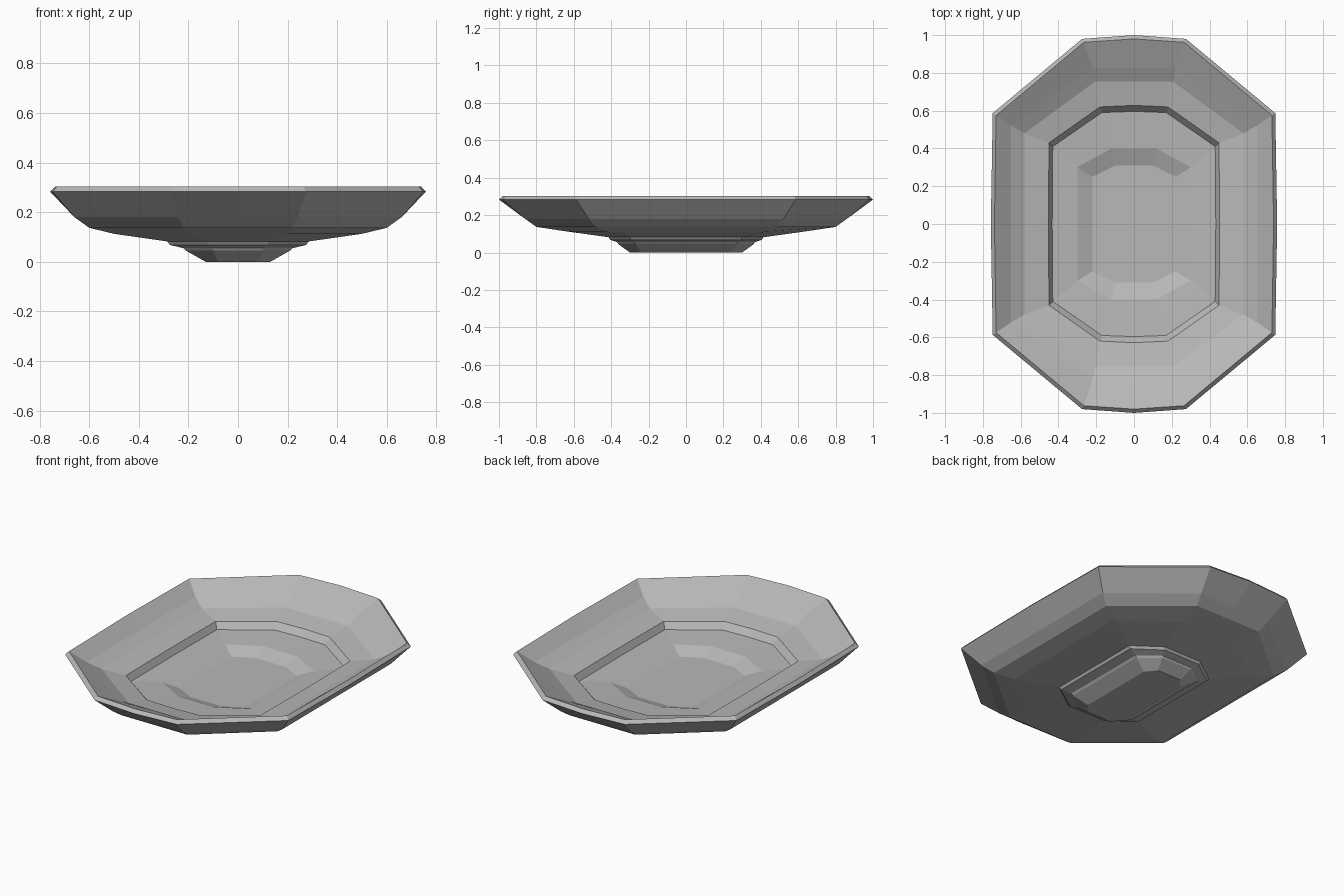
import bpy, bmesh

cube = bpy.data.objects.get("Cube")
if cube:
    bpy.data.objects.remove(cube, do_unlink=True)

grey = bpy.data.materials.new("plain grey")
grey.use_nodes = True
COLOUR = (0.48, 0.48, 0.48, 1)
grey.diffuse_color = COLOUR
grey.node_tree.nodes["Principled BSDF"].inputs["Base Color"].default_value = COLOUR


def ring(bm, x, y, cx, cy, z, bulge=0.0):
    """Long octagon, with slightly bowed ends and sides."""
    quarter = [(x + bulge / 2, 0), (x, cy), (cx, y), (0, y + bulge)]
    half = quarter + [(-px, py) for px, py in quarter[-2::-1]]
    loop = half + [(px, -py) for px, py in half[-2:0:-1]]
    return [bm.verts.new((px, py, z)) for px, py in loop]


# Profile from the foot, up the outside, over the rim and down the inside:
# half width, half length, corner x, corner y, height, bulge
profile = [
    (0.13, 0.30, 0.08, 0.24, 0.0),       # foot
    (0.21, 0.362, 0.10, 0.27, 0.045),
    (0.22, 0.368, 0.105, 0.275, 0.055),  # foot ledges
    (0.275, 0.405, 0.12, 0.295, 0.068),
    (0.285, 0.415, 0.125, 0.30, 0.082),  # underside
    (0.50, 0.64, 0.19, 0.43, 0.113),
    (0.60, 0.80, 0.22, 0.48, 0.137),     # outer wall
    (0.66, 0.86, 0.24, 0.52, 0.18),
    (0.748, 0.98, 0.275, 0.587, 0.283, 0.02),  # rim
    (0.73, 0.962, 0.265, 0.575, 0.303, 0.018),
    (0.65, 0.825, 0.22, 0.52, 0.237),    # inner wall
    (0.58, 0.755, 0.205, 0.48, 0.20),
    (0.45, 0.62, 0.18, 0.43, 0.175, 0.008),    # step
    (0.43, 0.59, 0.17, 0.41, 0.137, 0.006),
    (0.30, 0.40, 0.12, 0.30, 0.125),     # well
    (0.22, 0.31, 0.10, 0.25, 0.092),
]

bm = bmesh.new()
rings = [ring(bm, *row) for row in profile]
for low, high in zip(rings, rings[1:]):
    for i in range(len(low)):
        j = (i + 1) % len(low)
        bm.faces.new((low[i], low[j], high[j], high[i]))
bm.faces.new(rings[0][::-1])
bm.faces.new(rings[-1])
bmesh.ops.recalc_face_normals(bm, faces=bm.faces)

mesh = bpy.data.meshes.new("serving_dish")
bm.to_mesh(mesh)
bm.free()
mesh.materials.append(grey)
dish = bpy.data.objects.new("serving_dish", mesh)
bpy.context.collection.objects.link(dish)
